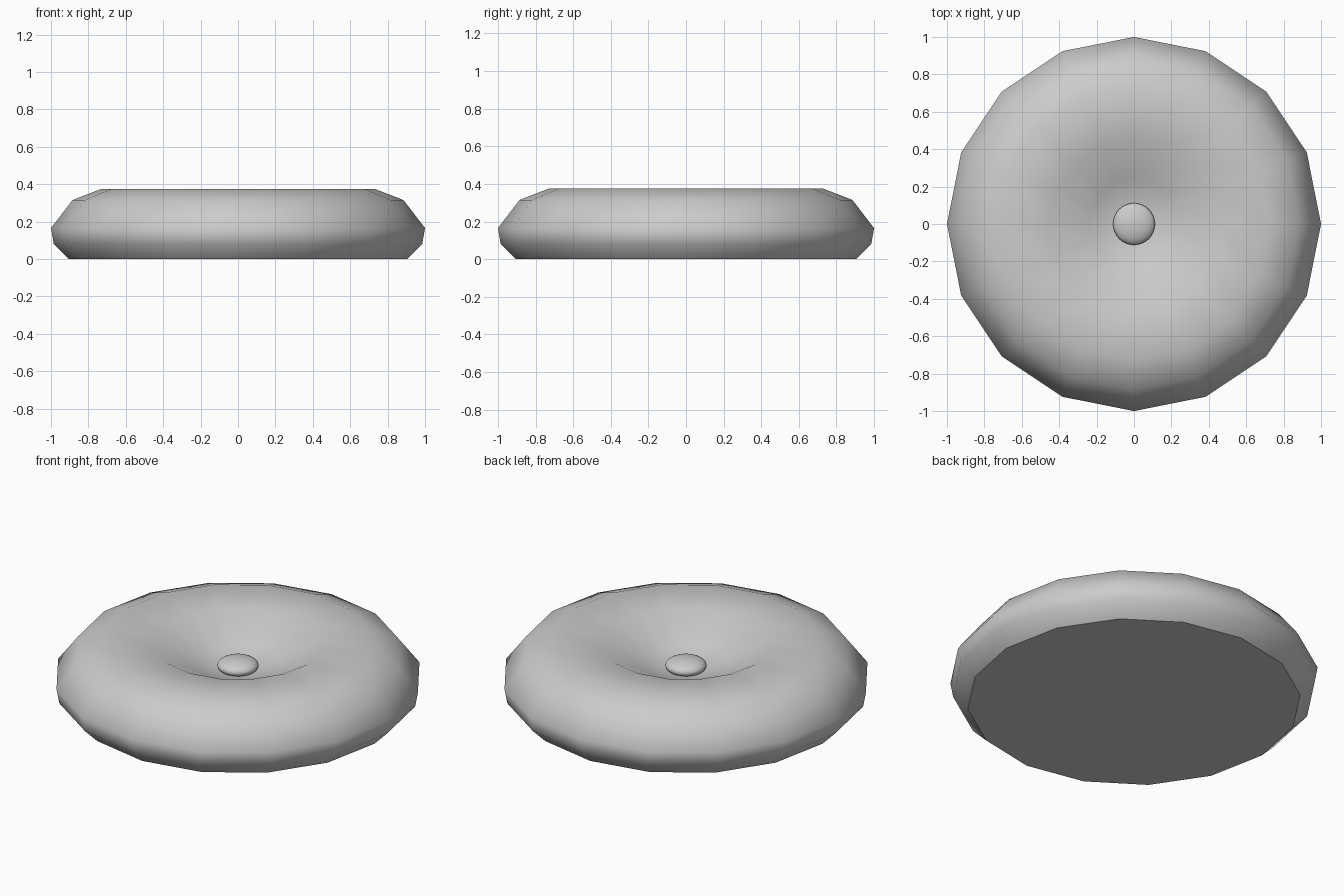
import bpy, bmesh, math

if "Cube" in bpy.data.objects:
    bpy.data.objects.remove(bpy.data.objects["Cube"])

SIDES = 16


def lathe(name, profile, sides):
    """Revolve (radius, height) points around z; closes both ends at the axis."""
    bm = bmesh.new()
    rings = []
    for r, z in profile:
        if r == 0:
            rings.append([bm.verts.new((0, 0, z))])
        else:
            rings.append([bm.verts.new((r * math.cos(2 * math.pi * i / sides),
                                        r * math.sin(2 * math.pi * i / sides), z))
                          for i in range(sides)])
    # first ring is the flat base
    base = bm.faces.new(rings[0][::-1])
    for a, b in zip(rings, rings[1:]):
        for i in range(sides):
            j = (i + 1) % sides
            if len(b) == 1:
                bm.faces.new((a[i], a[j], b[0]))
            else:
                bm.faces.new((a[i], a[j], b[j], b[i]))
    for f in bm.faces:
        f.smooth = f is not base
    for e in base.edges:
        e.smooth = False
    mesh = bpy.data.meshes.new(name)
    bm.to_mesh(mesh)
    bm.free()
    obj = bpy.data.objects.new(name, mesh)
    bpy.context.collection.objects.link(obj)
    return obj


# Round cushion with a dimpled top
lathe("cushion", [(0.905, 0), (0.985, 0.08), (1.0, 0.165), (0.885, 0.315),
                  (0.73, 0.375), (0.46, 0.356), (0.24, 0.245), (0, 0.18)], SIDES)

# Tufting button in the dimple
bpy.ops.mesh.primitive_uv_sphere_add(segments=32, ring_count=16, radius=1,
                                     location=(0, 0, 0.228))
button = bpy.context.object
button.name = "button"
button.scale = (0.112, 0.112, 0.045)
bpy.ops.object.transform_apply(location=False, rotation=False, scale=True)
bpy.ops.object.shade_smooth()
